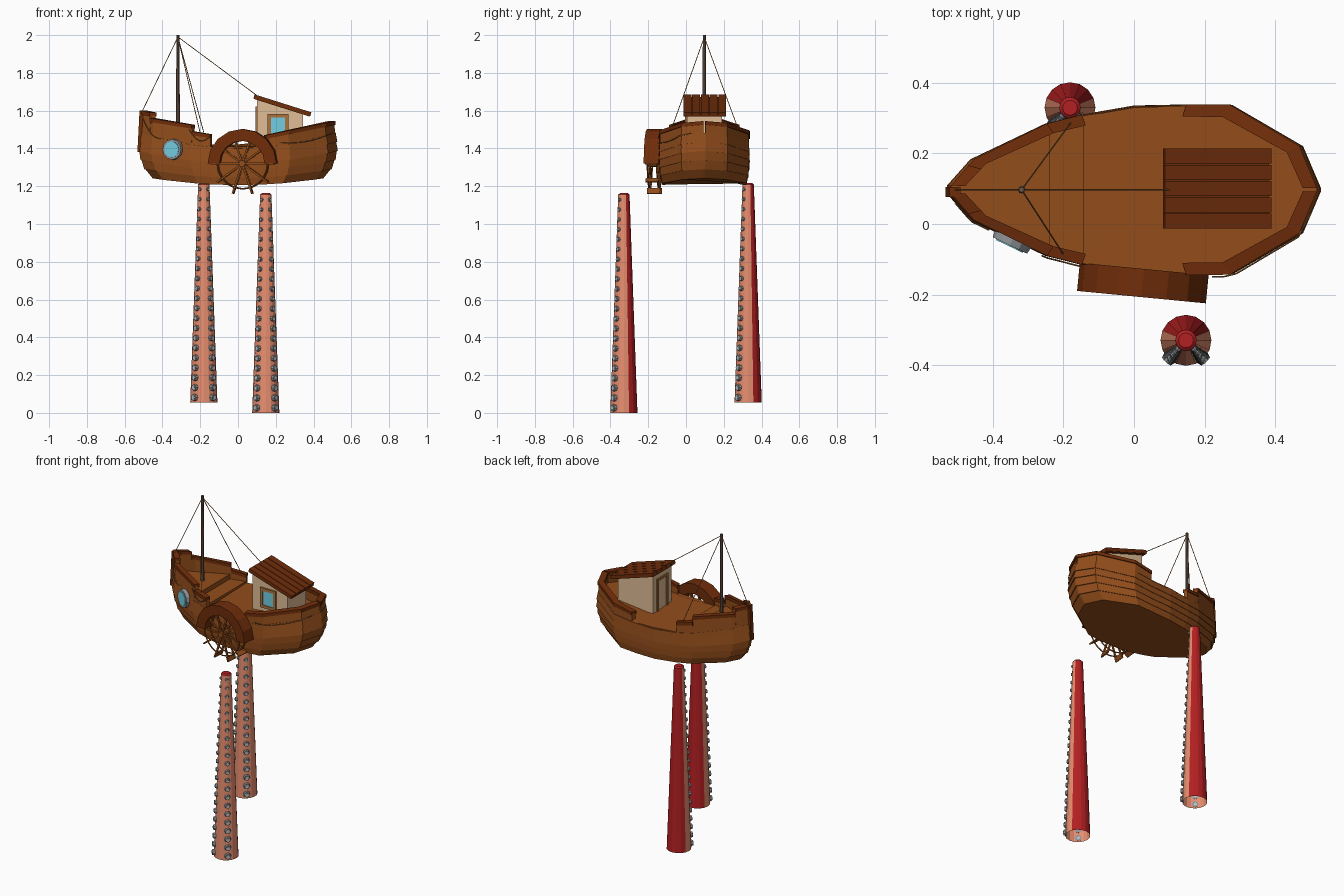
import bpy, bmesh
from math import sin, cos, pi, radians
from mathutils import Vector, Matrix

if "Cube" in bpy.data.objects:
    bpy.data.objects.remove(bpy.data.objects["Cube"])


def material(name, *rgb):
    m = bpy.data.materials.new(name)
    m.use_nodes = True
    m.diffuse_color = (*rgb, 1)
    m.node_tree.nodes["Principled BSDF"].inputs["Base Color"].default_value = (*rgb, 1)
    return m


WOOD = material("brown wood", .29, .075, .011)
DARK = material("dark brown wood", .16, .026, .003)
RED = material("red skin", .45, .014, .016)
PINK = material("pink skin", .82, .28, .165)
GREY = material("grey", .28, .3, .31)
PALE = material("pale grey", .5, .52, .53)
TAN = material("tan wall", .75, .51, .3)
GLASS = material("blue glass", .17, .62, .76)
TRIM = material("orange brown trim", .42, .17, .045)
MAST = material("weathered mast", .14, .085, .06)
CY = .097  # centreline of the boat


def finish(name, bm, *mats):
    bmesh.ops.recalc_face_normals(bm, faces=bm.faces)
    me = bpy.data.meshes.new(name)
    bm.to_mesh(me)
    bm.free()
    for m in mats:
        me.materials.append(m)
    ob = bpy.data.objects.new(name, me)
    bpy.context.collection.objects.link(ob)
    return ob


def loft(bm, rings, cap_start=True):
    """Skin a list of equal rings, capping the ends."""
    vs = [[bm.verts.new(p) for p in r] for r in rings]
    n = len(vs[0])
    for a, b in zip(vs, vs[1:]):
        for i in range(n):
            bm.faces.new((a[i], a[(i + 1) % n], b[(i + 1) % n], b[i]))
    if cap_start:
        bm.faces.new(vs[0])
    bm.faces.new(vs[-1])


def box(bm, size, matrix):
    bmesh.ops.create_cube(bm, size=1, matrix=matrix @ Matrix.Diagonal((*size, 1)))


def rod(bm, a, b, r0, r1=None, sides=8):
    a, b = Vector(a), Vector(b)
    d = b - a
    m = Matrix.Translation((a + b) / 2) @ d.to_track_quat('Z', 'Y').to_matrix().to_4x4()
    bmesh.ops.create_cone(bm, cap_ends=True, segments=sides, radius1=r0,
                          radius2=r0 if r1 is None else r1, depth=d.length, matrix=m)


def lerp_table(table, x):
    for (x0, y0), (x1, y1) in zip(table, table[1:]):
        if x <= x1:
            return y0 + (y1 - y0) * max(0, x - x0) / (x1 - x0)
    return table[-1][1]


# Hull outline (x, half width) and how it tucks in toward the bottom
HALF = [(-.525, .012), (-.46, .085), (-.25, .185), (-.15, .21), (0, .236),
        (.15, .239), (.275, .238), (.475, .122), (.525, .005)]
TUCK = [(0, .85), (.25, .955), (.6, .995), (1, .985)]
XS = [x for x, _ in HALF]


def half(x):
    return lerp_table(HALF, x)


def sheer(x):
    return 1.4 + .3 * x * x


def hull_ring(t, grow=1):
    s = lerp_table(TUCK, t)
    ring = []
    for side, xs in ((-1, XS), (1, XS[::-1])):
        for x in xs:
            bottom = 1.206 + .13 * x * x
            ring.append((x * s * grow, CY + side * half(x) * (s + 1) / 2 * grow,
                         bottom + (sheer(x) - bottom) * t))
    return ring


# Lapped plank hull
bm = bmesh.new()
rings = []
PLANKS = 5
for k in range(PLANKS):
    rings += [hull_ring(k / PLANKS, 1.012), hull_ring((k + 1) / PLANKS)]
loft(bm, rings)
finish("hull", bm, WOOD)


# Decks
def deck(name, x_max, z0, z1, shrink):
    xs = [x for x in XS if x < x_max] + [x_max]
    pts = [(x * shrink, CY - half(x) * shrink) for x in xs]
    pts += [(x * shrink, CY + half(x) * shrink) for x in xs[::-1]]
    bm = bmesh.new()
    loft(bm, [[(*p, z) for p in pts] for z in (z0, z1)])
    finish(name, bm, WOOD)


deck("main_deck", .52, 1.385, 1.41, .985)
deck("foredeck_step", -.15, 1.4, 1.43, .95)
deck("foredeck", -.25, 1.4, 1.46, .95)


# Bulwarks with rail caps, stepped along the length
def bulwark(name, x0, x1, z0, z1):
    xs = [x0] + [x for x in XS if x0 < x < x1] + [x1]
    walls, caps = bmesh.new(), bmesh.new()
    for side in (-1, 1):
        def section(x, low_out, high_out, inner, low, high):
            return [(x * sx, CY + side * half(x) * sy, z) for sx, sy, z in
                    ((*low_out, low), (*high_out, high), (*inner, high), (*inner, low))]
        tops = [z0 + (z1 - z0) * (x - x0) / (x1 - x0) for x in xs]
        loft(walls, [section(x, (.985, .99), (.97, .985), (.92, .89), sheer(x) - .015, z - .015)
                     for x, z in zip(xs, tops)])
        loft(caps, [section(x, (.985, 1.01), (.985, 1.01), (.91, .865), z - .02, z)
                    for x, z in zip(xs, tops)])
    finish(name + "_wall", walls, WOOD)
    finish(name + "_rail", caps, DARK)


bulwark("bow_tip", -.525, -.475, 1.6, 1.59)
bulwark("bow", -.475, -.25, 1.56, 1.525)
bulwark("bow_step", -.25, -.15, 1.49, 1.475)
bulwark("stern", .15, .525, 1.47, 1.545)

bm = bmesh.new()
box(bm, (.03, .028, .22),
    Matrix.Translation((-.512, CY - .006, 1.49)) @ Matrix.Rotation(radians(3), 4, 'Y'))
finish("stem_post", bm, DARK)

# Cabin with sloping plank roof
bm = bmesh.new()
wall = ((.1, 1.4), (.345, 1.4), (.345, 1.59), (.1, 1.665))
loft(bm, [[(x, y, z) for x, z in wall] for y in (.005, .19)])
finish("cabin", bm, TAN)

bm = bmesh.new()
slope = Matrix.Translation((.235, .1, 1.628)) @ Matrix.Rotation(radians(17.5), 4, 'Y')
for i in range(5):
    box(bm, (.315, .042, .022), slope @ Matrix.Translation((0, (i - 2) * .046, 0)))
box(bm, (.31, .22, .01), slope @ Matrix.Translation((0, 0, -.008)))
finish("roof_planks", bm, DARK)

# Window frame on the front wall, door frame on the wall facing the bow
bm = bmesh.new()
for x in (.166, .259):
    box(bm, (.018, .014, .125), Matrix.Translation((x, .003, 1.52)))
for z in (1.466, 1.574):
    box(bm, (.11, .014, .018), Matrix.Translation((.2125, .003, z)))
for y in (.05, .145):
    box(bm, (.014, .014, .2), Matrix.Translation((.1, y, 1.51)))
box(bm, (.014, .109, .014), Matrix.Translation((.1, .0975, 1.615)))
finish("cabin_trim", bm, TRIM)

bm = bmesh.new()
box(bm, (.085, .006, .1), Matrix.Translation((.2125, .003, 1.52)))
finish("cabin_window", bm, GLASS)

# Porthole on the front side of the bow
out = Vector((-.43, -.9, 0))
hub = Vector((-.345, CY - .145, 1.395))
bm = bmesh.new()
rod(bm, hub - out * .02, hub + out * .014, .058, .054, 12)
finish("porthole_ring", bm, GREY)
bm = bmesh.new()
rod(bm, hub, hub + out * .017, .042, sides=12)
finish("porthole_glass", bm, GLASS)

# Paddle wheel and its arched cover
place = Matrix.Translation((.025, -.167, 1.32)) @ Matrix.Rotation(radians(-5.5), 4, 'Z')
bm = bmesh.new()
arch = []
for i in range(9):
    a = pi * i / 8
    arch.append([place @ Vector((r * cos(a), y, r * sin(a)))
                 for r, y in ((.12, -.04), (.183, -.04), (.183, .04), (.12, .04))])
loft(bm, arch)
finish("wheel_cover", bm, DARK)

bm = bmesh.new()
rod(bm, place @ Vector((0, -.04, 0)), place @ Vector((0, .06, 0)), .018)
for i in range(10):
    turn = place @ Matrix.Rotation(i * pi / 5, 4, 'Y')
    for y in (-.025, .025):
        box(bm, (.165, .008, .01), turn @ Matrix.Translation((.0825, y, 0)))
    box(bm, (.03, .07, .008), turn @ Matrix.Translation((.152, 0, 0)))
for y in (-.025, .025):
    for i in range(20):
        p, q = (place @ Vector((.134 * cos(a), y, .134 * sin(a)))
                for a in (i * pi / 10, (i + 1) * pi / 10))
        rod(bm, p, q, .004, sides=6)
finish("paddle_wheel", bm, WOOD)

# Mast and rigging
bm = bmesh.new()
rod(bm, (-.318, CY, 1.42), (-.318, CY, 2), .011, .008)
finish("mast", bm, MAST)

bm = bmesh.new()
for end in ((-.505, CY, 1.6), (.1, CY, 1.68), (-.18, .285, 1.48), (-.2, -.085, 1.48)):
    rod(bm, (-.318, CY, 1.99), end, .0022, sides=5)


def drape(x0, x1, z0, z1, sag):
    pts = []
    for i in range(9):
        t = i / 8
        x = x0 + (x1 - x0) * t
        pts.append((x, CY - half(x) * 1.02 - .003,
                    z0 + (z1 - z0) * t - sag * sin(pi * t)))
    for p, q in zip(pts, pts[1:]):
        rod(bm, p, q, .0025, sides=5)


drape(-.505, -.41, 1.56, 1.45, .03)
drape(-.26, -.15, 1.5, 1.46, .04)
drape(.22, .5, 1.43, 1.48, .02)
finish("ropes", bm, TRIM)

# Tapered open-ended tentacles: pink front, red back, two rows of suckers
ROWS, HEIGHT, SIDES = 22, 1.155, 16


def tentacle(name, x, y, z):
    def radius(t):
        return .072 - .042 * t
    bm = bmesh.new()
    rings = []
    for k in range(ROWS + 1):
        t = k / ROWS
        rings.append([(x + radius(t) * cos(a), y + radius(t) * sin(a), z + HEIGHT * t)
                      for a in (2 * pi * i / SIDES for i in range(SIDES))])
    rings.append([(x + (p[0] - x) * .7, y + (p[1] - y) * .7, p[2] + .008) for p in rings[-1]])
    loft(bm, rings, cap_start=False)
    ob = finish(name, bm, RED, PINK)
    for f in ob.data.polygons:
        f.material_index = int(f.normal.z < .5 and f.normal.y < .3)

    cups, centres = bmesh.new(), bmesh.new()
    for k in range(ROWS):
        t = (k + .5) / ROWS
        size = .021 - .011 * t
        for a in (radians(-133), radians(-47)):
            d = Vector((cos(a), sin(a), 0))
            p = Vector((x, y, z + HEIGHT * t)) + d * radius(t) * .95
            rod(cups, p, p + d * size * .7, size, size * .8)
            rod(centres, p, p + d * size * .8, size * .5)
    finish(name + "_suckers", cups, GREY)
    finish(name + "_sucker_centres", centres, PALE)


tentacle("front_tentacle", .147, -.329, 0)
tentacle("back_tentacle", -.181, .329, .055)
